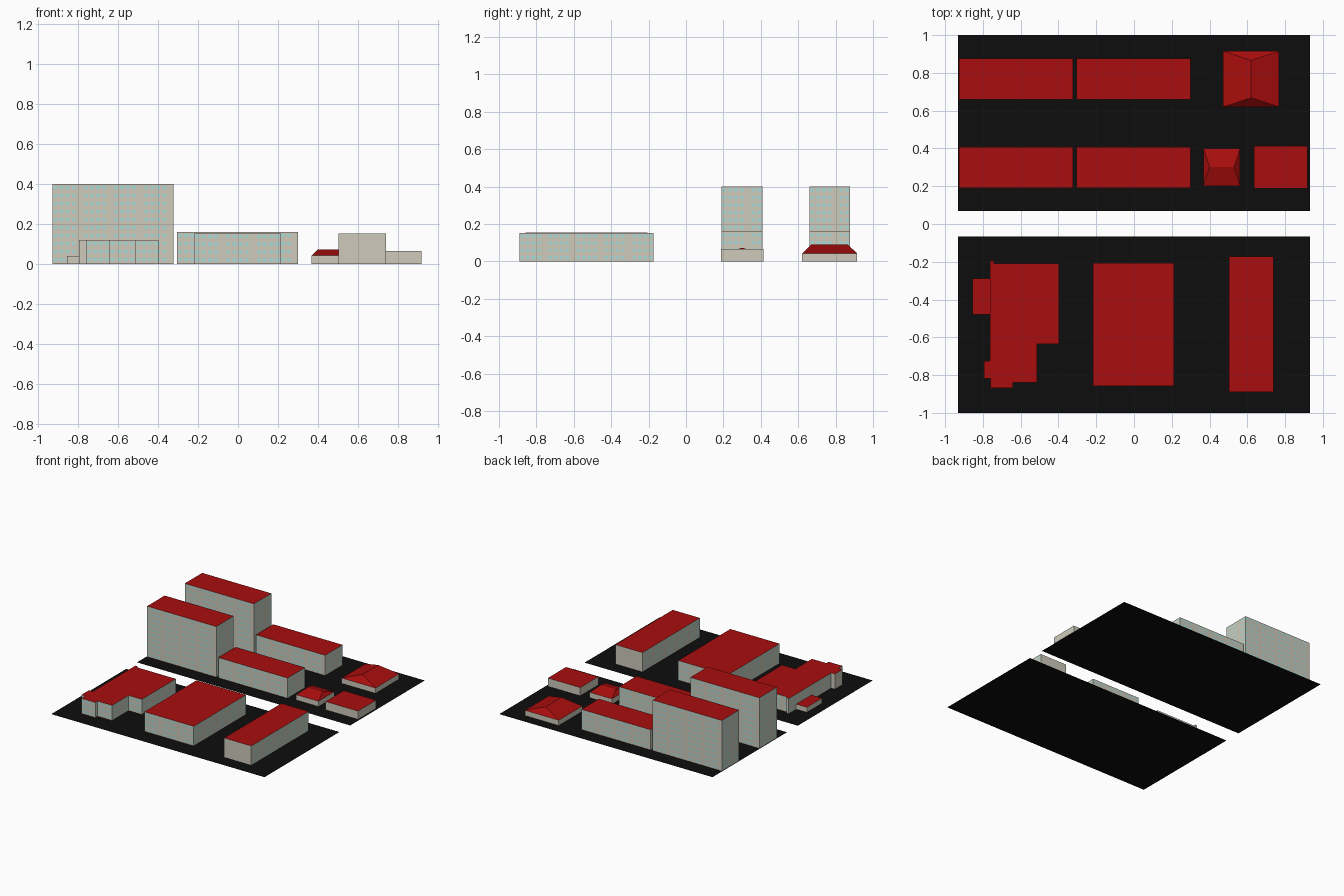
import bpy, bmesh
from mathutils import Vector

if "Cube" in bpy.data.objects:
    bpy.data.objects.remove(bpy.data.objects["Cube"])


def material(name, rgb):
    m = bpy.data.materials.new(name)
    m.diffuse_color = (*rgb, 1)
    m.use_nodes = True
    m.node_tree.nodes["Principled BSDF"].inputs["Base Color"].default_value = m.diffuse_color
    return m


WALL = material("beige_wall", (0.62, 0.60, 0.50))
GLASS = material("pale_glass", (0.38, 0.72, 0.72))
ROOF = material("red_roof", (0.40, 0.004, 0.004))
ASPHALT = material("black_ground", (0.004, 0.004, 0.004))


def finish(name, bm, mats):
    bmesh.ops.remove_doubles(bm, verts=bm.verts, dist=1e-5)
    me = bpy.data.meshes.new(name)
    bm.to_mesh(me)
    bm.free()
    for m in mats:
        me.materials.append(m)
    ob = bpy.data.objects.new(name, me)
    bpy.context.collection.objects.link(ob)
    return ob


def rect(x0, x1, y0, y1):
    return [(x0, y0), (x1, y0), (x1, y1), (x0, y1)]


def face(bm, pts, index=0):
    bm.faces.new([bm.verts.new(p) for p in pts]).material_index = index


def walls(bm, outline, h, floors, min_len):
    """Walls around a footprint; long ones are split into flush window bays."""
    for a, b in zip(outline, outline[1:] + outline[:1]):
        a, b = Vector((*a, 0)), Vector((*b, 0))
        length = (b - a).length
        us, vs = [0, 1], [0, 1]
        if floors and length >= min_len:
            n = max(2, round(length / 0.03))
            us = [0] + [(i + t) / n for i in range(n) for t in (0.18, 0.82)] + [1]
            vs = [0] + [(i + t) / floors for i in range(floors) for t in (0.35, 0.75)] + [1]
        for i in range(len(us) - 1):
            for j in range(len(vs) - 1):
                # every fifth bay is a solid pier
                glass = i % 2 and j % 2 and (i // 2) % 5 != 4
                quad = [(us[i], vs[j]), (us[i + 1], vs[j]),
                        (us[i + 1], vs[j + 1]), (us[i], vs[j + 1])]
                face(bm, [a.lerp(b, u) + Vector((0, 0, v * h)) for u, v in quad],
                     1 if glass else 0)


def flat_block(name, outline, h, floors=0, min_len=0.1):
    bm = bmesh.new()
    walls(bm, outline, h, floors, min_len)
    face(bm, [(x, y, h) for x, y in outline], 2)
    finish(name, bm, [WALL, GLASS, ROOF])


def hip_house(name, x0, x1, y0, y1, eave, r0, r1, top):
    """Low walls with a hipped roof running from ridge end r0 to r1."""
    bm = bmesh.new()
    outline = rect(x0, x1, y0, y1)
    walls(bm, outline, eave, 0, 1)
    r0, r1 = (*r0, top), (*r1, top)
    c = [(x, y, eave) for x, y in outline]
    if r0[0] == r1[0]:          # ridge along y
        roof = [(c[0], c[1], r0), (c[1], c[2], r1, r0), (c[2], c[3], r1), (c[3], c[0], r0, r1)]
    else:                       # ridge along x
        roof = [(c[0], c[1], r1, r0), (c[1], c[2], r1), (c[2], c[3], r0, r1), (c[3], c[0], r0)]
    for f in roof:
        face(bm, f, 2)
    finish(name, bm, [WALL, GLASS, ROOF])


# ground plots either side of the street gap
for name, y0, y1 in (("front_plot", -1, -0.065), ("back_plot", 0.07, 1)):
    bm = bmesh.new()
    face(bm, [(x, y, 0) for x, y in rect(-0.932, 0.932, y0, y1)])
    finish(name, bm, [ASPHALT])

# two rows of a tower and a low apartment block
for row, y0, y1 in (("near", 0.19, 0.408), ("far", 0.66, 0.877)):
    flat_block(row + "_tower", rect(-0.927, -0.323, y0, y1), 0.40, 10)
    flat_block(row + "_low_block", rect(-0.305, 0.30, y0, y1), 0.16, 4)

# houses and annex on the right of the back plot
hip_house("large_house", 0.472, 0.768, 0.62, 0.915, 0.042, (0.62, 0.668), (0.62, 0.866), 0.09)
hip_house("small_house", 0.367, 0.562, 0.202, 0.40, 0.042, (0.40, 0.301), (0.53, 0.301), 0.073)
flat_block("annex", rect(0.635, 0.918, 0.187, 0.414), 0.065)

# stepped building with side wings
stepped = [(-0.76, -0.868), (-0.64, -0.868), (-0.64, -0.84), (-0.513, -0.84),
           (-0.513, -0.634), (-0.397, -0.634), (-0.397, -0.21), (-0.742, -0.21),
           (-0.742, -0.194), (-0.762, -0.194), (-0.762, -0.725), (-0.795, -0.725),
           (-0.795, -0.818), (-0.76, -0.818)]
flat_block("stepped_building", stepped, 0.12, 3)
flat_block("side_wing", rect(-0.855, -0.762, -0.478, -0.288), 0.04)

# wide hall and long hall
flat_block("wide_hall", rect(-0.218, 0.213, -0.857, -0.207), 0.155, 4)
flat_block("long_hall", rect(0.502, 0.739, -0.89, -0.173), 0.153, 4, 0.5)
